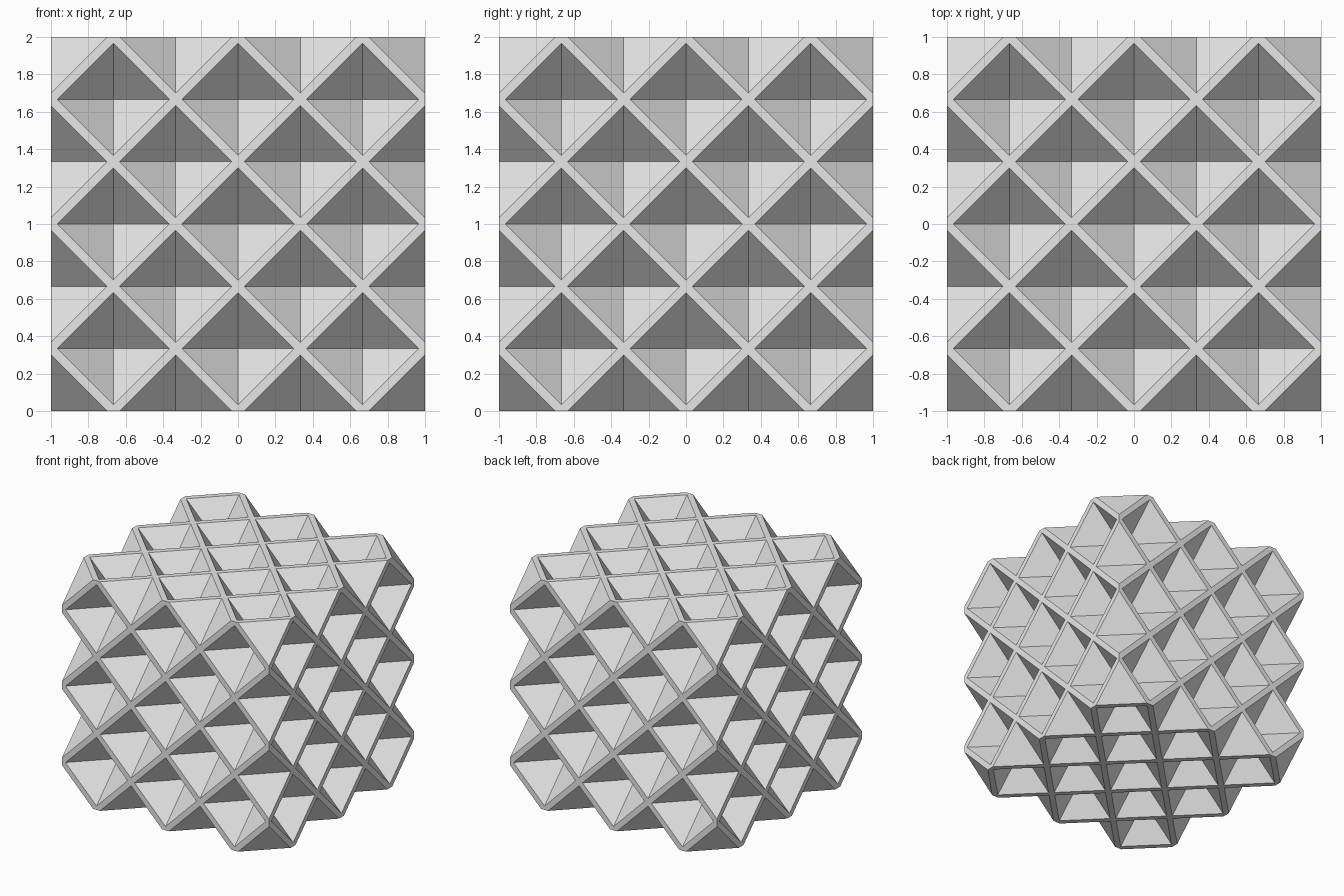
import bpy, bmesh
from itertools import product
from mathutils import Matrix, Vector

old = bpy.data.objects.get("Cube")
if old:
    bpy.data.objects.remove(old, do_unlink=True)

N = 3                 # half the lattice steps across the block
STEP = 1 / N          # lattice spacing
PIT = 0.9             # pit radius in lattice steps, leaving the ribs between

grey = bpy.data.materials.new("light_grey")
grey.use_nodes = True
grey.diffuse_color = (0.8, 0.8, 0.8, 1)
grey.node_tree.nodes["Principled BSDF"].inputs["Base Color"].default_value = (0.8, 0.8, 0.8, 1)

bm = bmesh.new()


def in_pit(value):
    """True when a diagonal coordinate lies between two ribs."""
    return abs(value - 2 * round(value / 2)) < PIT


# Diagonal rib lattice: a square cut along the rib edges, openings removed
ribs = bmesh.new()
bmesh.ops.create_grid(ribs, x_segments=1, y_segments=1, size=N)
for side in (1, -1):
    direction = Vector((1, side, 0))
    for k in range(-2 * N, 2 * N + 1, 2):
        for edge in (-PIT, PIT):
            bmesh.ops.bisect_plane(
                ribs, geom=ribs.verts[:] + ribs.edges[:] + ribs.faces[:],
                dist=1e-5, plane_co=direction * (k + edge) / 2, plane_no=direction)
openings = []
for face in ribs.faces:
    c = face.calc_center_median()
    if in_pit(c.x + c.y) and in_pit(c.x - c.y):
        openings.append(face)
bmesh.ops.delete(ribs, geom=openings, context='FACES')

# Copy the ribs onto all six sides of the block
for axis in ((0, 0, 1), (0, 0, -1), (1, 0, 0), (-1, 0, 0), (0, 1, 0), (0, -1, 0)):
    normal = Vector(axis)
    turn = normal.to_track_quat('Z', 'Y').to_matrix().to_4x4()
    place = Matrix.Translation(normal * N) @ turn
    for face in ribs.faces:
        bm.faces.new([bm.verts.new(place @ v.co) for v in face.verts])
ribs.free()

# Octahedral pits: keep only the octants that fall inside the block
span = range(-N, N + 1)
for centre in product(span, repeat=3):
    if sum(centre) % 2 == 0 or max(map(abs, centre)) < N:
        continue
    for signs in product((-1, 1), repeat=3):
        if any(abs(c + s) > N for c, s in zip(centre, signs)):
            continue
        corners = []
        for i in range(3):
            p = Vector(centre)
            p[i] += signs[i] * PIT
            corners.append(bm.verts.new(p))
        bm.faces.new(corners)

# Weld into one closed shell, scale it and stand it on the ground
bmesh.ops.remove_doubles(bm, verts=bm.verts[:], dist=0.001)
bmesh.ops.recalc_face_normals(bm, faces=bm.faces[:])
bmesh.ops.transform(bm, verts=bm.verts[:],
                    matrix=Matrix.Translation((0, 0, 1)) @ Matrix.Scale(STEP, 4))

mesh = bpy.data.meshes.new("lattice_block")
bm.to_mesh(mesh)
bm.free()
mesh.materials.append(grey)
block = bpy.data.objects.new("lattice_block", mesh)
bpy.context.collection.objects.link(block)
